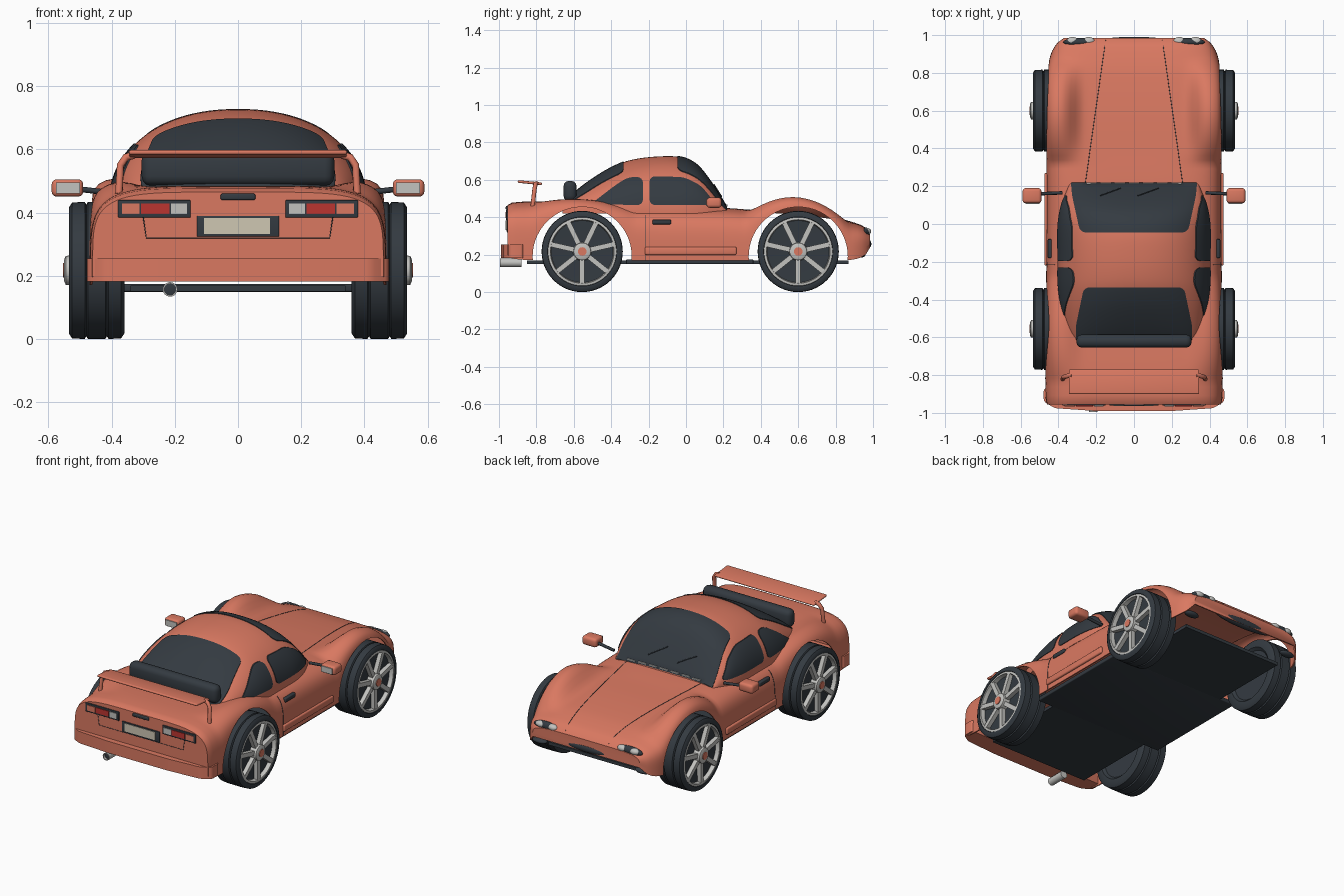
import bpy, bmesh, math
from mathutils import Matrix, Vector

default_cube = bpy.data.objects.get("Cube")
if default_cube:
    bpy.data.objects.remove(default_cube, do_unlink=True)


def material(name, *rgb):
    mat = bpy.data.materials.new(name)
    mat.use_nodes = True
    mat.diffuse_color = (*rgb, 1)
    mat.node_tree.nodes["Principled BSDF"].inputs["Base Color"].default_value = (*rgb, 1)
    return mat


CORAL = material("coral paint", .7, .19, .12)
DARK = material("dark rubber and glass", .034, .043, .053)
SILVER = material("silver metal", .54, .54, .52)
RED = material("red lens", .5, .035, .03)
CREAM = material("cream plate", .62, .57, .45)


# ---------- helpers ----------
def finish(name, bm, mat, angle=35):
    bmesh.ops.remove_doubles(bm, verts=bm.verts, dist=1e-5)
    bmesh.ops.recalc_face_normals(bm, faces=bm.faces)
    mesh = bpy.data.meshes.new(name)
    bm.to_mesh(mesh)
    bm.free()
    mesh.materials.append(mat)
    ob = bpy.data.objects.new(name, mesh)
    bpy.context.collection.objects.link(ob)
    smooth(ob, angle)
    return ob


def activate(ob):
    bpy.ops.object.select_all(action='DESELECT')
    ob.select_set(True)
    bpy.context.view_layer.objects.active = ob


def smooth(ob, angle=35):
    activate(ob)
    bpy.ops.object.shade_smooth_by_angle(angle=math.radians(angle))


def boolean(ob, cutter, operation):
    mod = ob.modifiers.new("cut", 'BOOLEAN')
    mod.operation, mod.solver, mod.object = operation, 'EXACT', cutter
    activate(ob)
    bpy.ops.object.modifier_apply(modifier=mod.name)
    bpy.data.objects.remove(cutter, do_unlink=True)
    smooth(ob)


def loft(name, rings, mat, closed=True, caps=True):
    bm = bmesh.new()
    rows = [[bm.verts.new(p) for p in ring] for ring in rings]
    count = len(rows[0])
    for a, b in zip(rows, rows[1:]):
        for i in range(count if closed else count - 1):
            j = (i + 1) % count
            bm.faces.new((a[i], a[j], b[j], b[i]))
    if caps:
        bm.faces.new(rows[0])
        bm.faces.new(rows[-1])
    return finish(name, bm, mat)


def lathe(name, profile, mat, matrix, sides=56):
    turns = [2 * math.pi * k / sides for k in range(sides)]
    rings = [[matrix @ Vector((x, r * math.cos(t), r * math.sin(t))) for t in turns] for x, r in profile]
    return loft(name, rings, mat, caps=False)


def box(name, centre, size, mat, bevel=0.0, tilt=0.0):
    bm = bmesh.new()
    bmesh.ops.create_cube(bm, size=1)
    bmesh.ops.scale(bm, vec=size, verts=bm.verts)
    if bevel:
        bmesh.ops.bevel(bm, geom=bm.edges[:], offset=bevel, segments=3, profile=.5, affect='EDGES')
    bm.transform(Matrix.Translation(centre) @ Matrix.Rotation(tilt, 4, 'X'))
    return finish(name, bm, mat)


def prism(name, outline, place, lo, hi, mat, rounding=0.0):
    """Extrude a rounded outline; place(u, v, depth) gives the position."""
    bm = bmesh.new()
    bm.faces.new([bm.verts.new((u, v, 0)) for u, v in outline])
    if rounding:
        bmesh.ops.bevel(bm, geom=bm.verts[:], offset=rounding, segments=4, profile=.5, affect='VERTICES')
    flat = [v.co.copy() for v in bm.faces[:][0].verts]
    bm.free()
    return loft(name, [[place(p.x, p.y, d) for p in flat] for d in (lo, hi)], mat)


def tube(name, points, radius, mat):
    curve = bpy.data.curves.new(name, 'CURVE')
    curve.dimensions = '3D'
    curve.bevel_depth, curve.bevel_resolution, curve.use_fill_caps = radius, 2, True
    spline = curve.splines.new('POLY')
    spline.points.add(len(points) - 1)
    for point, co in zip(spline.points, points):
        point.co = (*co, 1)
    curve.materials.append(mat)
    ob = bpy.data.objects.new(name, curve)
    bpy.context.collection.objects.link(ob)


def blob(name, centre, size, mat):
    bm = bmesh.new()
    bmesh.ops.create_uvsphere(bm, u_segments=24, v_segments=14, radius=1)
    bm.transform(Matrix.Translation(centre) @ Matrix.Diagonal((*size, 1)))
    finish(name, bm, mat)


def sample(table, y):
    """Smooth interpolation of a table keyed by its first column."""
    i = max([k for k in range(len(table) - 1) if table[k][0] <= y], default=0)
    a, b = table[i], table[i + 1]
    before, after = table[max(i - 1, 0)], table[min(i + 2, len(table) - 1)]
    span = b[0] - a[0]
    t = (y - a[0]) / span
    out = []
    for p, q, r, s in zip(before[1:], a[1:], b[1:], after[1:]):
        m, n = (r - p) / (b[0] - before[0]) * span, (s - q) / (after[0] - a[0]) * span
        out.append(q + m * t + (3 * (r - q) - 2 * m - n) * t**2 + (2 * (q - r) + m + n) * t**3)
    return out


# ---------- body and cabin shapes ----------
# columns: y, crown height, half width, lower edge
BODY = [(-.955, .465, .46, .2), (-.93, .478, .467, .18), (-.8, .485, .47, .17), (-.56, .475, .47, .17),
        (-.3, .46, .465, .17), (.2, .45, .463, .17), (.4, .435, .465, .17), (.6, .42, .465, .17),
        (.8, .395, .458, .17), (.9, .37, .44, .175), (.96, .345, .405, .2), (.985, .315, .37, .24)]
# columns: y, roof height, half width, squareness
CABIN = [(-.66, .47, .31, 3), (-.6, .53, .345, 2.8), (-.5, .605, .375, 2.5), (-.4, .665, .395, 2.3),
         (-.3, .705, .405, 2.2), (-.15, .725, .405, 2.2), (-.02, .72, .405, 2.2), (.06, .68, .395, 2.4),
         (.12, .61, .38, 2.7), (.18, .52, .355, 3), (.22, .455, .34, 3)]
AXLES = (-.555, .6)
CABIN_BASE = .42


def swell(y, axle):
    return max(0, 1 - ((y - axle) / .28)**2)**1.2


def body_section(y):
    crown, width, low = sample(BODY, y)
    rear, front = (swell(y, a) for a in AXLES)
    return crown, width, low, 5 + 3 * rear + 7 * front, .03 * rear + .09 * front


def fender(x):
    t = min(max((abs(x) - .26) / .13, 0), 1)
    return t * t * (3 - 2 * t)


def body_z(x, y):
    crown, width, low, n, lift = body_section(y)
    return low + (crown + lift * fender(x) - low) * (1 - (abs(x) / width)**n)**(1 / n)


def cabin_z(x, y):
    roof, width, n = sample(CABIN, y)
    return CABIN_BASE + (roof - CABIN_BASE) * max(0, 1 - (abs(x) / width)**n)**(1 / n)


def arch(n, steps=40):
    """Unit superellipse from one side over the top to the other."""
    for k in range(-steps, steps + 1):
        s, c = math.sin(k * math.pi / 2 / steps), math.cos(k * math.pi / 2 / steps)
        r = (abs(s)**n + abs(c)**n)**(-1 / n)
        yield s * r, max(c * r, 0)


def stations(table, count):
    first, last = table[0][0], table[-1][0]
    return [first + (last - first) * k / count for k in range(count + 1)]


# Body shell, open below, with wheel arches cut out
rings = []
for y in stations(BODY, 84):
    crown, width, low, n, lift = body_section(y)
    rings.append([(u * width, y, low + (crown + lift * fender(u * width) - low) * v) for u, v in arch(n)])
body = loft("body_shell", rings, CORAL, closed=False)
thickness = body.modifiers.new("thickness", 'SOLIDIFY')
thickness.thickness, thickness.offset = .008, -1
activate(body)
bpy.ops.object.modifier_apply(modifier=thickness.name)
for axle in AXLES:
    for side in (1, -1):
        hole = lathe("arch_cutter", [(.4, 0), (.4, .265), (.7, .265), (.7, 0)], DARK,
                     Matrix.Translation((0, axle, .19)) @ Matrix.Diagonal((side, 1, 1, 1)))
        hole.hide_render = True
        boolean(body, hole, 'DIFFERENCE')


def cabin(name, mat, grow=0.0):
    rings = []
    for y in stations(CABIN, 44):
        roof, width, n = sample(CABIN, y)
        rings.append([(u * (width + grow), y, CABIN_BASE + (roof + grow - CABIN_BASE) * v) for u, v in arch(n, 28)])
    return loft(name, rings, mat)


cabin("cabin", CORAL)


# Windows are thin skins over the cabin, trimmed to their outlines
def window(name, outline, place, lo, hi):
    glass = cabin(name, DARK, .004)
    trim = prism("window_cutter", outline, place, lo, hi, DARK, .03)
    trim.hide_render = True
    boolean(glass, trim, 'INTERSECT')


def mirrored(half):
    return half + [(-x, y) for x, y in reversed(half)]


def upward(u, v, d): return (u, v, d)
def backward(u, v, d): return (u, d, v)


window("windshield", mirrored([(.335, .25), (.33, .16), (.285, -.045)]), upward, .44, .9)
window("rear_window", mirrored([(.3, -.7), (.31, -.55), (.265, -.335)]), upward, .44, .9)
for side in (1, -1):
    def sideways(u, v, d): return (side * d, u, v)
    window("door_window", [(-.195, .465), (-.195, .62), (-.01, .615), (.08, .57), (.165, .465)], sideways, .2, .6)
    window("quarter_window", [(-.51, .47), (-.38, .57), (-.31, .615), (-.23, .615), (-.23, .465)], sideways, .2, .6)

# Wheels
for axle in AXLES:
    for side in (1, -1):
        spot = Matrix.Translation((0, axle, .217)) @ Matrix.Diagonal((side, 1, 1, 1))
        lathe("tyre", [(.375, 0), (.375, .15), (.36, .165), (.36, .2), (.37, .215), (.41, .217), (.415, .208),
                       (.42, .217), (.475, .217), (.48, .208), (.485, .217), (.525, .215), (.535, .2),
                       (.535, .185), (.51, .178), (.5, 0)], DARK, spot)
        lathe("rim", [(.505, .182), (.532, .183), (.534, .17), (.505, .165), (.505, .182)], SILVER, spot)
        lathe("hub", [(.5, .05), (.545, .046), (.55, .035), (.55, 0)], SILVER, spot, 32)
        lathe("hub_cap", [(.5, .023), (.554, .023), (.554, 0)], CORAL, spot, 24)
        bm = bmesh.new()
        for k in range(7):
            turn = Matrix.Rotation(2 * math.pi * k / 7 - math.pi / 2, 4, 'X')
            bmesh.ops.create_cube(bm, size=1, matrix=spot @ turn @ Matrix.Translation((.52, .1, 0))
                                  @ Matrix.Diagonal((.026, .145, .027, 1)))
        finish("spokes", bm, SILVER)

# Underside, bumper, exhaust
box("floor", (0, .01, .16), (.68, 1.72, .02), DARK)
box("dark_sills", (0, .02, .162), (.89, .68, .025), DARK, .005)
prism("rear_bumper", mirrored([(.478, -.87), (.478, -.94), (.42, -.975), (.2, -.99)]), upward, .182, .255, CORAL, .015)
tail = Matrix.Translation((-.215, 0, .157)) @ Matrix.Rotation(-math.pi / 2, 4, 'Z')
lathe("exhaust", [(.88, 0), (.88, .023), (.995, .023), (.995, .018), (.98, .018)], SILVER, tail, 24)
lathe("exhaust_bore", [(.98, .02), (.985, 0)], DARK, tail, 24)

# Wing and the padded bar below the rear window
box("wing", (0, -.835, .585), (.69, .13, .014), CORAL, .006, -.1)
box("rear_bar", (0, -.62, .54), (.61, .07, .11), DARK, .03)

# Paired side parts and lights
for side in (1, -1):
    tube("wing_support", [(side * x, y, z) for x, y, z in
                          ((.33, -.8, .582), (.355, -.805, .575), (.372, -.81, .55), (.377, -.82, .46))], .012, CORAL)
    box("door_sill", (side * .455, .025, .22), (.04, .49, .042), CORAL, .008)
    box("door_handle", (side * .442, -.13, .375), (.03, .1, .025), DARK, .005)
    box("mirror", (side * .54, .15, .478), (.1, .08, .055), CORAL, .016)
    box("mirror_glass", (side * .538, .109, .478), (.075, .006, .036), SILVER)
    tube("mirror_arm", [(side * .38, .165, .46), (side * .5, .16, .474)], .009, DARK)
    box("tail_lamp_frame", (side * .265, -.956, .412), (.23, .012, .055), DARK, .003)
    for x, width, mat in ((.34, .055, CORAL), (.262, .09, RED), (.187, .05, SILVER)):
        box("tail_lens", (side * x, -.96, .412), (width, .012, .034), mat)
    blob("headlamp_surround", (side * .29, .963, .32), (.085, .022, .025), DARK)
    for x in (.24, .325):
        blob("headlamp", (side * x, .968, .324), (.032, .022, .019), SILVER)
    blob("nose_vent", (side * .355, .935, .2), (.05, .025, .016), DARK)
    tube("hood_seam", [(side * (.26 - .11 * t), .2 + .775 * t, body_z(.26 - .11 * t, .2 + .775 * t))
                       for t in (k / 20 for k in range(21))], .0017, DARK)
    crown, width, low, n, lift = body_section(-.215)
    tube("door_seam", [(side * u * width, -.215, low + (crown - low) * v) for u, v in arch(n) if u > .9], .0017, DARK)

# Grille, number plate, lid handle and seam
blob("grille", (0, .965, .258), (.2, .026, .028), DARK)
box("plate_frame", (0, -.956, .357), (.26, .01, .066), DARK, .003)
box("number_plate", (-.003, -.959, .358), (.21, .01, .05), CREAM)
box("lid_handle", (0, -.957, .45), (.11, .014, .02), DARK, .005)
tube("lid_seam", [(x, -.955, z) for x, z in ((-.3, .385), (-.29, .32), (.29, .32), (.3, .385))], .0017, DARK)

# Wipers and cowl slots
for x in (-.18, .02):
    tube("wiper", [(x + .11 * t, .15 + .04 * t, cabin_z(x + .11 * t, .15 + .04 * t) + .008)
                   for t in (0, .5, 1)], .003, DARK)
for k in range(-3, 4):
    x = k * .075
    box("cowl_slot", (x, .217, max(body_z(x, .217), cabin_z(x, .217)) + .006), (.055, .008, .006), SILVER)
